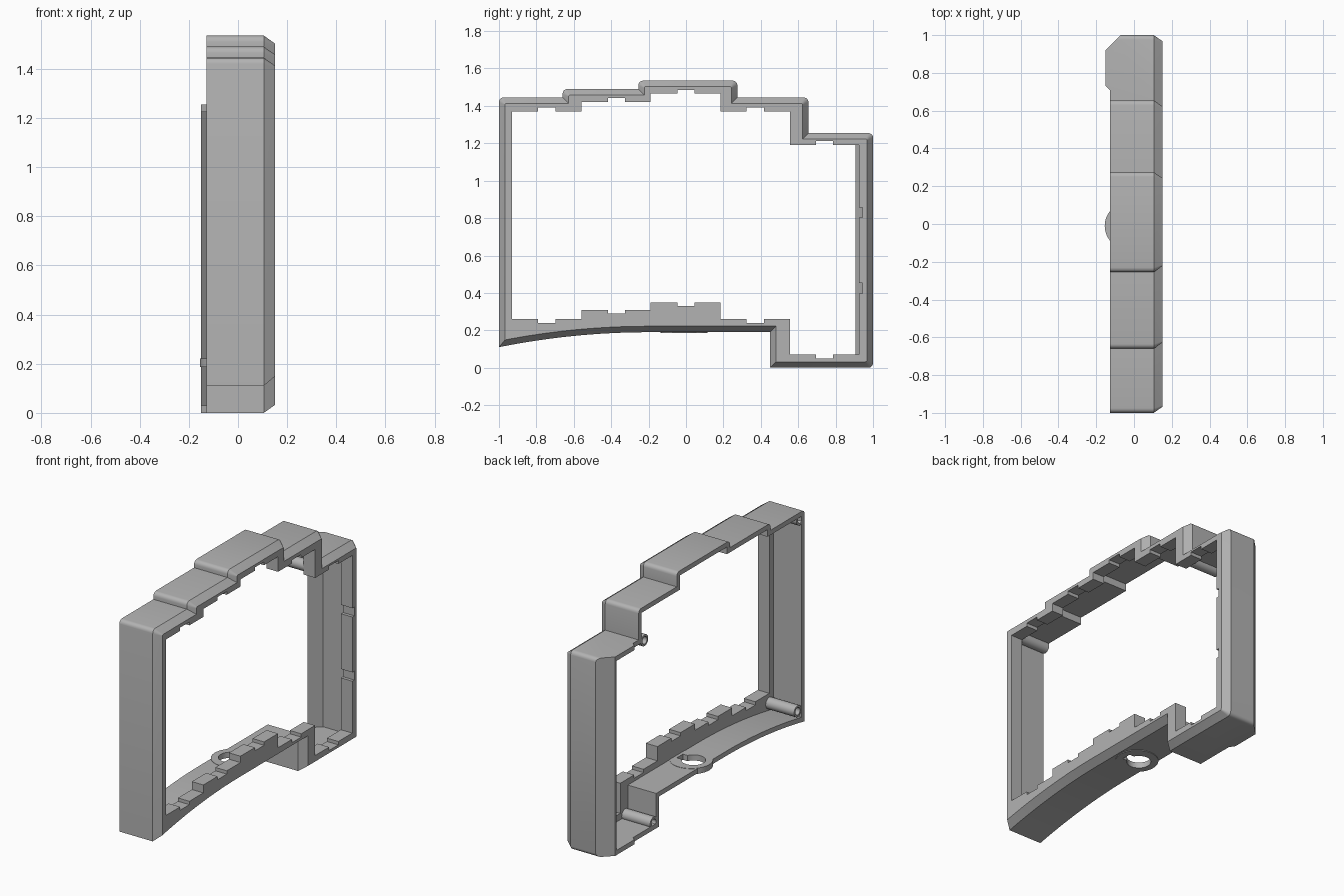
import bpy, bmesh, math
from mathutils import Vector

if "Cube" in bpy.data.objects:
    bpy.data.objects.remove(bpy.data.objects["Cube"], do_unlink=True)

grey = bpy.data.materials.new("plain grey")
grey.use_nodes = True
colour = (0.45, 0.45, 0.45, 1)
grey.diffuse_color = colour
grey.node_tree.nodes["Principled BSDF"].inputs["Base Color"].default_value = colour

BACK, TIP, FRONT, BEVEL, LIP = -0.128, -0.15, 0.15, 0.105, 0.07
WALL = 0.03


def loft(name, rings, closed=False):
    """Skin equal rings of points; cap the ends unless the rings loop round."""
    bm = bmesh.new()
    rows = [[bm.verts.new(p) for p in ring] for ring in rings]
    n = len(rows[0])
    pairs = list(zip(rows, rows[1:])) + ([(rows[-1], rows[0])] if closed else [])
    for a, b in pairs:
        for i in range(n):
            j = (i + 1) % n
            bm.faces.new((a[i], a[j], b[j], b[i]))
    if not closed:
        bm.faces.new(rows[0])
        bm.faces.new(rows[-1])
    bmesh.ops.recalc_face_normals(bm, faces=bm.faces)
    mesh = bpy.data.meshes.new(name)
    bm.to_mesh(mesh)
    bm.free()
    mesh.materials.append(grey)
    obj = bpy.data.objects.new(name, mesh)
    bpy.context.collection.objects.link(obj)
    return obj


def at_x(x, outline):
    return [(x, y, z) for y, z in outline]


def side_prism(name, x0, x1, outline):
    return loft(name, [at_x(x0, outline), at_x(x1, outline)])


def plan_prism(name, z0, z1, outline):
    return loft(name, [[(x, y, z) for x, y in outline] for z in (z0, z1)])


def boolean(obj, tool, operation="DIFFERENCE"):
    tool.hide_render = True
    mod = obj.modifiers.new("cut", "BOOLEAN")
    mod.operation, mod.solver, mod.object = operation, "EXACT", tool
    bpy.context.view_layer.objects.active = obj
    bpy.ops.object.modifier_apply(modifier=mod.name)
    bpy.data.objects.remove(tool, do_unlink=True)


def inset(outline, d):
    """Mitred inset of a clockwise outline."""
    out = []
    for i, p in enumerate(outline):
        p = Vector(p)
        a = (p - Vector(outline[i - 1])).normalized()
        b = (Vector(outline[(i + 1) % len(outline)]) - p).normalized()
        na, nb = Vector((a.y, -a.x)), Vector((b.y, -b.x))
        out.append(tuple(p + (na + nb) * d / (1 + na.dot(nb))))
    return out


def rounded(outline, corners, r, steps=4):
    """Round the chosen corners with the same point count for any radius."""
    out = []
    for i, p in enumerate(outline):
        if i not in corners:
            out.append(p)
            continue
        p = Vector(p)
        a = (Vector(outline[i - 1]) - p).normalized() * r
        b = (Vector(outline[(i + 1) % len(outline)]) - p).normalized() * r
        for k in range(steps + 1):
            t = k / steps * math.pi / 2
            out.append(tuple(p + a * (1 - math.sin(t)) + b * (1 - math.cos(t))))
    return out


def circle(cx, cy, r, n=32):
    return [(cx + r * math.cos(2 * math.pi * i / n),
             cy + r * math.sin(2 * math.pi * i / n)) for i in range(n)]


# Stepped silhouette, clockwise, with an arched underside
outline = [(-1, 1.445), (-.66, 1.445), (-.66, 1.49), (-.255, 1.49),
           (-.255, 1.535), (.275, 1.535), (.275, 1.445), (.655, 1.445),
           (.655, 1.255), (1, 1.255), (1, 0), (.45, 0), (.45, .19)]
round_corners = {0, 2, 4, 5, 7, 9, 10}
outline += [(-.2 - .8 * i / 14, .19 - .08 * (i / 14) ** 2) for i in range(15)]

# Frame body with a bevelled front edge
body_outline = rounded(outline, round_corners, .025)
face_outline = rounded(inset(outline, .032), round_corners, .008)
frame = loft("frame", [at_x(TIP, body_outline), at_x(BEVEL, body_outline),
                       at_x(FRONT, face_outline)])

# Hollow interior, keeping the slanted back of the grip
cavity = side_prism("cavity", -.3, LIP, inset(outline, WALL))
boolean(cavity, plan_prism("grip_slant", -1, 2,
        [(-.085, .97), (-.15, .905), (-.4, .905), (-.4, 1.2), (-.085, 1.2)]))
boolean(frame, cavity)

# Window opening: five cells, each with a small central notch top and bottom
cells = [(-.745, .26, 1.37), (-.372, .31, 1.42), (0, .35, 1.465),
         (.37, .26, 1.37), (.74, .07, 1.19)]
edges = [-.93, -.56, -.19, .185, .555, .925]
NOTCH, DEEP = .046, .021
top, bottom = [], []
for (c, low, high), y0, y1 in zip(cells, edges, edges[1:]):
    for row, z, d in ((top, high, DEEP), (bottom, low, -DEEP)):
        row += [(y0, z), (c - NOTCH, z), (c - NOTCH, z + d),
                (c + NOTCH, z + d), (c + NOTCH, z), (y1, z)]
side = []
for z in (.83, .425):
    side += [(.925, z + .028), (.945, z + .028), (.945, z - .028), (.925, z - .028)]
boolean(frame, side_prism("opening", 0, .3, top + side + bottom[::-1]))

# Trim the back: flush frame, deeper grip with a slanted outer corner
boolean(frame, plan_prism("back_trim", -1, 2,
        [(-.4, -1.2), (BACK, -1.2), (BACK, .71), (TIP, .73), (-.4, .73)]))
boolean(frame, plan_prism("corner_trim", -1, 2,
        [(-.05, 1.02), (-.17, .9), (-.4, .9), (-.4, 1.2), (-.05, 1.2)]))

# Round mounting pad in the floor with a keyhole
boolean(frame, plan_prism("pad", .186, .222, circle(-.03, -.01, .125, 48)), "UNION")
boolean(frame, plan_prism("pad_hole", .1, .26, circle(-.045, -.01, .07)))
boolean(frame, plan_prism("pad_slot", .1, .26,
        [(-.05, -.04), (.05, -.04), (.05, .02), (-.05, .02)]))

# Screw tubes in the corners
parts = [frame]
for name, y, z in (("lower_right_screw_tube", -.93, .2),
                   ("upper_right_screw_tube", -.955, 1.4),
                   ("lower_left_screw_tube", .505, .045),
                   ("upper_left_screw_tube", .595, 1.23)):
    outer, inner = circle(y, z, .036, 24), circle(y, z, .023, 24)
    x1 = LIP + .01
    parts.append(loft(name, [at_x(BACK, outer), at_x(x1, outer),
                             at_x(x1, inner), at_x(BACK, inner)], closed=True))

# Smooth the rounded corners, keep the other edges sharp
bpy.ops.object.select_all(action="DESELECT")
for part in parts:
    part.select_set(True)
bpy.context.view_layer.objects.active = frame
bpy.ops.object.shade_smooth_by_angle(angle=math.radians(28))
